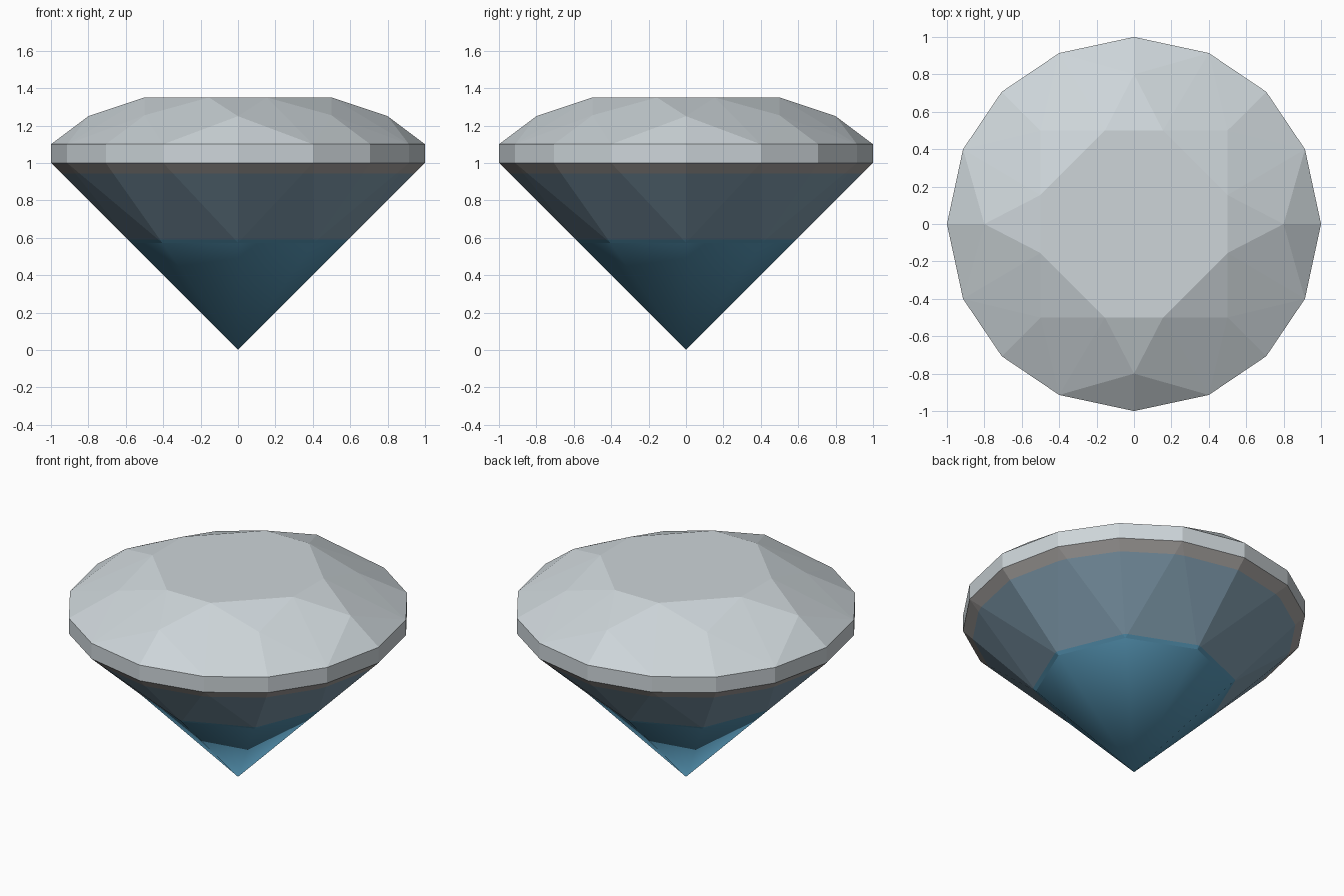
import bpy, bmesh, math
from mathutils import Vector

if "Cube" in bpy.data.objects:
    bpy.data.objects.remove(bpy.data.objects["Cube"])

CENTRE = Vector((0, 0, 0.9))


def srgb(r, g, b):
    def lin(c):
        c /= 255
        return c / 12.92 if c <= 0.04045 else ((c + 0.055) / 1.055) ** 2.4
    return (lin(r), lin(g), lin(b), 1)


def material(name, rgb):
    m = bpy.data.materials.new(name)
    m.diffuse_color = srgb(*rgb)
    m.use_nodes = True
    m.node_tree.nodes["Principled BSDF"].inputs["Base Color"].default_value = m.diffuse_color
    return m


pale = material("pale_grey", (205, 213, 217))
grey = material("warm_grey", (165, 162, 160))
slate = material("slate_blue", (130, 158, 176))
blue = material("deep_blue", (87, 152, 184))


def girdle_point(i, z):
    """Sixteen-sided outline: axis, in-between and diagonal corners."""
    i %= 16
    q, k = divmod(i, 4)
    x, y = [(1, 0), (0.914, 0.4), (0.707, 0.707), (0.4, 0.914)][k]
    for _ in range(q):
        x, y = -y, x
    return (x, y, z)


def table_point(i):
    """Table corners, at the same directions as the odd girdle corners."""
    q, k = divmod(i % 8, 2)
    x, y = [(0.5, 0.155), (0.155, 0.5)][k]
    for _ in range(q):
        x, y = -y, x
    return (x, y, 1.35)


def ring_point(i, r_axis, r_diag, z):
    r = r_diag if i % 2 else r_axis
    a = math.radians(45 * i)
    return (r * math.cos(a), r * math.sin(a), z)


def star(i):
    return ring_point(i, 0.8, 0.707, 1.255 if i % 2 else 1.25)


def lower(i):
    return ring_point(i, 0.573, 0.573, 0.573)


def build(name, faces, mats, cuts=(), smooth_below=None):
    bm = bmesh.new()
    for f in faces:
        bm.faces.new([bm.verts.new(p) for p in f])
    bmesh.ops.remove_doubles(bm, verts=bm.verts[:], dist=1e-4)
    # colour bands are cut in at fixed heights
    for z in cuts:
        bmesh.ops.bisect_plane(bm, geom=bm.verts[:] + bm.edges[:] + bm.faces[:],
                               plane_co=(0, 0, z), plane_no=(0, 0, 1), dist=1e-5)
    bm.normal_update()
    for f in bm.faces:
        c = f.calc_center_median()
        if f.normal.dot(c - CENTRE) < 0:
            f.normal_flip()
        f.material_index = sum(c.z < z for z in cuts)
        f.smooth = smooth_below is not None and c.z < smooth_below
    me = bpy.data.meshes.new(name)
    bm.to_mesh(me)
    bm.free()
    for m in mats:
        me.materials.append(m)
    ob = bpy.data.objects.new(name, me)
    bpy.context.collection.objects.link(ob)
    return ob


# Crown: table, star facets, kites and upper girdle facets
crown = [[table_point(i) for i in range(8)]]
for i in range(8):
    a, b = star(i), star(i + 1)
    t = table_point(i)
    g = [girdle_point(2 * i + k, 1.1) for k in (-1, 0, 1)]
    crown.append([table_point(i - 1), a, t])
    crown += [[t, a, g[2]], [t, g[2], b]]
    crown += [[a, g[0], g[1]], [a, g[1], g[2]]]
build("crown", crown, [pale])

# Girdle: thin upright band
girdle = [[girdle_point(i, 1.0), girdle_point(i + 1, 1.0),
           girdle_point(i + 1, 1.1), girdle_point(i, 1.1)] for i in range(16)]
build("girdle", girdle, [pale])

# Pavilion: pointed base with lower girdle facets
pavilion = []
for i in range(8):
    a, b = lower(i), lower(i + 1)
    g = [girdle_point(2 * i + k, 1.0) for k in (-1, 0, 1)]
    pavilion += [[(0, 0, 0), a, b], [a, b, g[2]],
                 [a, g[0], g[1]], [a, g[1], g[2]]]
build("pavilion", pavilion, [grey, slate, blue], cuts=(0.943, 0.59), smooth_below=0.57)
